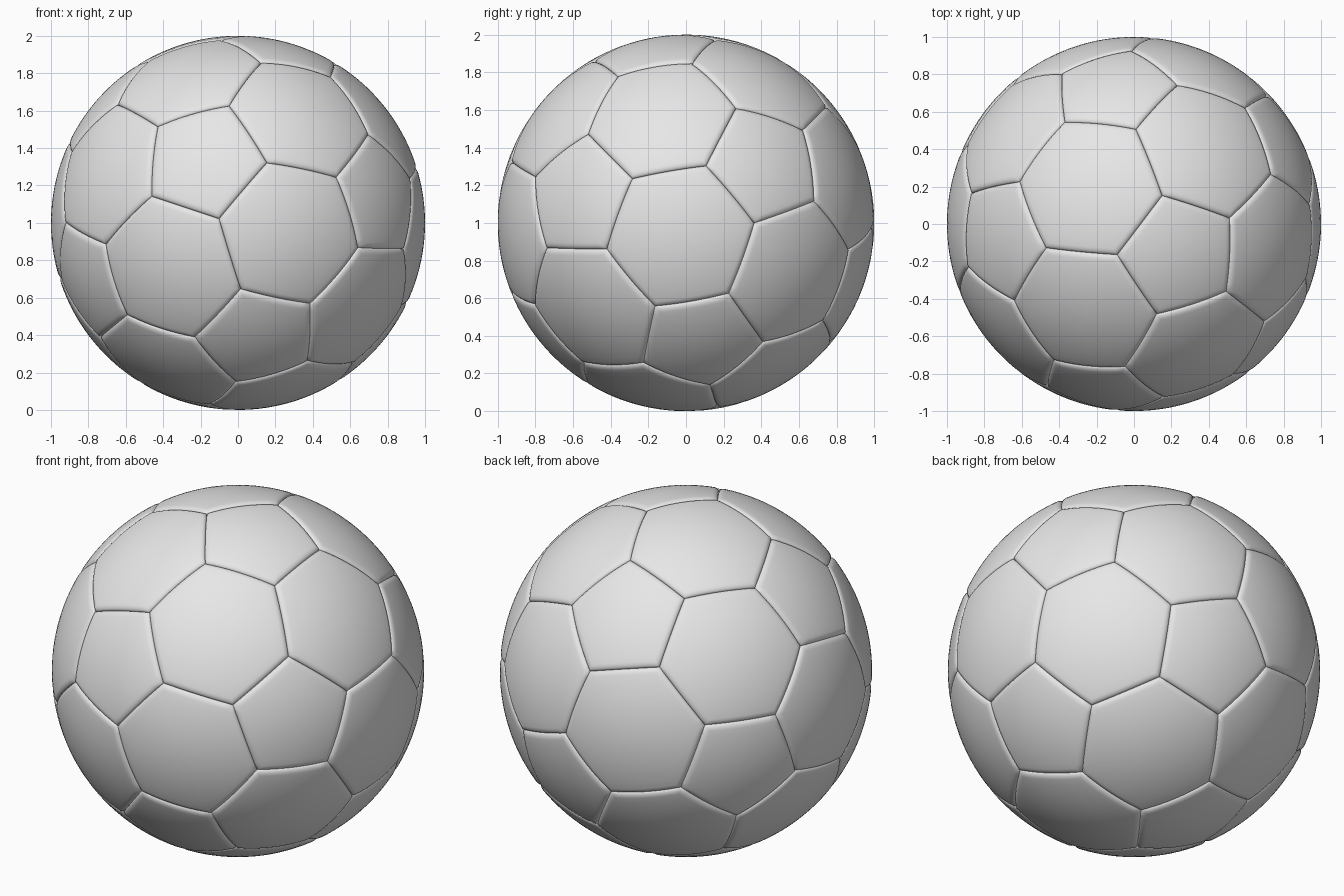
import bpy, bmesh
from math import sqrt, atan2, sin, pi
from mathutils import Vector, Matrix

cube = bpy.data.objects.get("Cube")
if cube:
    bpy.data.objects.remove(cube)

RADIUS = 1.0
SEAM_DEPTH = 0.018
SEAM_WIDTH = 0.035
SEGMENTS = 10          # points along each panel edge
CENTRE = Vector((0, 0, 1))

# One plain leather colour
leather = bpy.data.materials.new("light_grey_leather")
leather.use_nodes = True
leather.diffuse_color = (0.8, 0.8, 0.8, 1)
leather.node_tree.nodes["Principled BSDF"].inputs["Base Color"].default_value = (0.8, 0.8, 0.8, 1)

# Tilt of the ball
axis_y = Vector((0.425, 0.703, 0.570)).normalized()
axis_z = Vector((0.038, -0.644, 0.764))
axis_x = axis_y.cross(axis_z).normalized()
axis_z = axis_x.cross(axis_y)
tilt = Matrix((axis_x, axis_y, axis_z)).transposed()

# Guide icosahedron: its corners become pentagons, its faces hexagons
phi = (1 + sqrt(5)) / 2
guide = bmesh.new()
for a in (-1, 1):
    for b in (-phi, phi):
        for p in ((0, a, b), (a, b, 0), (b, 0, a)):
            guide.verts.new(tilt @ Vector(p))
bmesh.ops.convex_hull(guide, input=guide.verts[:])


def third(a, b):
    return a.co.lerp(b.co, 1 / 3)


def sort_around(points):
    """Order corner points counter-clockwise seen from outside."""
    normal = sum(points, Vector()).normalized()
    u = (points[0] - normal * points[0].dot(normal)).normalized()
    v = normal.cross(u)
    return sorted(points, key=lambda p: atan2(p.dot(v), p.dot(u)))


def surface_point(flat, distance):
    """Push a flat panel point out to the sphere, rounding off near the seam."""
    k = max(0.0, 1 - distance / SEAM_WIDTH)
    drop = SEAM_DEPTH * (1 - sqrt(1 - k * k))
    return CENTRE + flat.normalized() * (RADIUS - drop)


def add_panel(bm, corners):
    corners = sort_around(corners)
    count = len(corners)
    middle = sum(corners, Vector()) / count
    rim = [corners[i].lerp(corners[(i + 1) % count], s / SEGMENTS)
           for i in range(count) for s in range(SEGMENTS)]
    apothem = ((corners[0] + corners[1]) / 2 - middle).length / corners[0].length
    # Rings are dense at the rounded rim, then even towards the middle
    distances = [SEAM_WIDTH * (1 - sin(pi / 2 * (1 - i / 6))) for i in range(7)]
    distances += [SEAM_WIDTH + (apothem - SEAM_WIDTH) * i / 8 for i in range(1, 8)]
    rings = [[bm.verts.new(surface_point(middle.lerp(p, 1 - d / apothem), d)) for p in rim]
             for d in distances]
    n = len(rim)
    for outer, inner in zip(rings, rings[1:]):
        for i in range(n):
            j = (i + 1) % n
            bm.faces.new((outer[i], outer[j], inner[j], inner[i]))
    hub = bm.verts.new(surface_point(middle, apothem))
    for i in range(n):
        bm.faces.new((rings[-1][i], rings[-1][(i + 1) % n], hub))


def make_object(name, panels):
    bm = bmesh.new()
    for corners in panels:
        add_panel(bm, corners)
    for face in bm.faces:
        face.smooth = True
    mesh = bpy.data.meshes.new(name)
    bm.to_mesh(mesh)
    bm.free()
    mesh.materials.append(leather)
    bpy.context.collection.objects.link(bpy.data.objects.new(name, mesh))


# Twelve pentagons and twenty hexagons
make_object("pentagon_panels",
            [[third(v, e.other_vert(v)) for e in v.link_edges] for v in guide.verts])
make_object("hexagon_panels",
            [[third(a, b) for a in f.verts for b in f.verts if a != b] for f in guide.faces])
guide.free()
